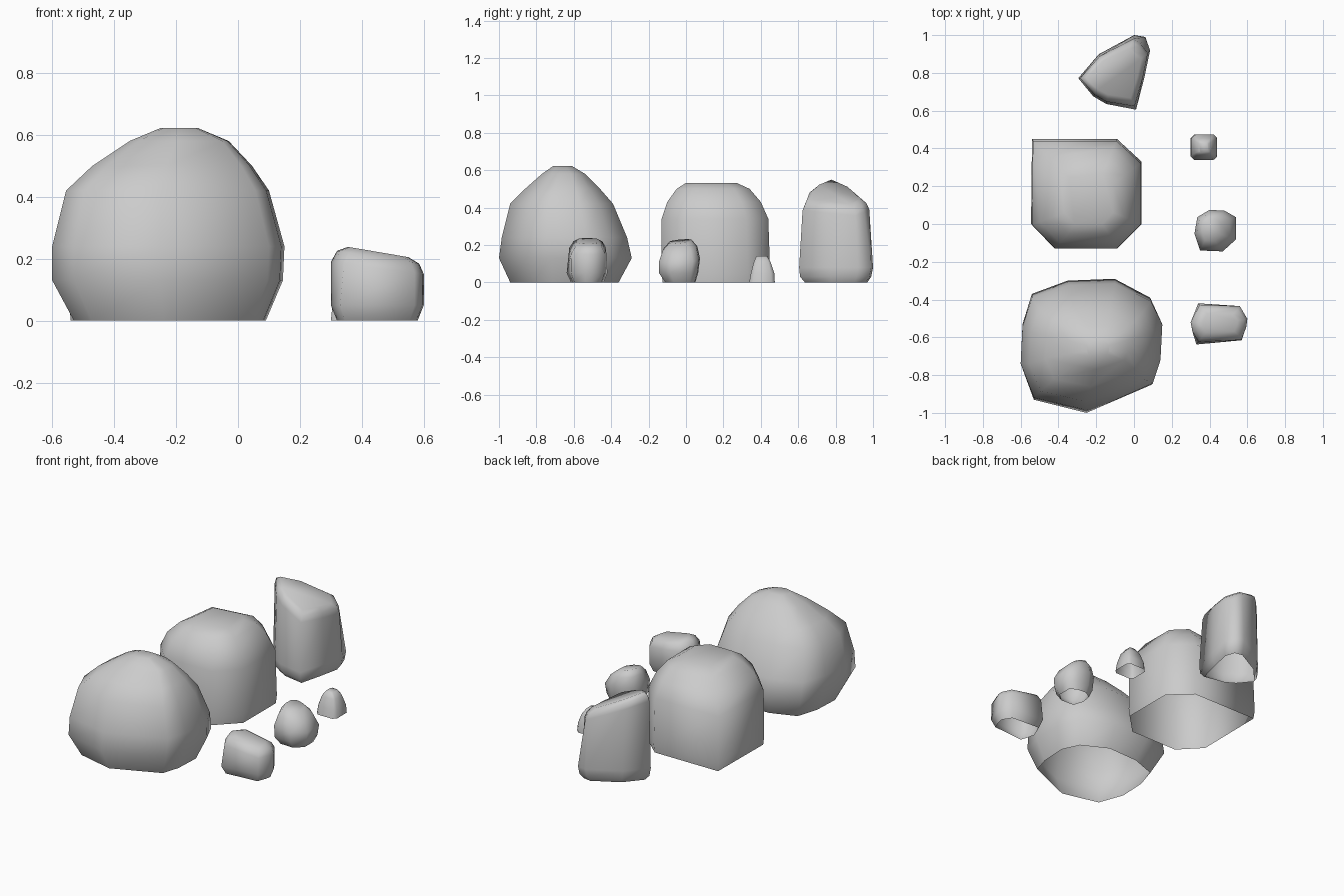
import bpy, bmesh
from math import hypot


def make_rock(name, outline, rings, tilt=(0, 0)):
    """Loft a plan outline through rings (z, x0, x1, y0, y1); open underside.
    tilt slopes the upper part along x and y."""
    xs, ys = [p[0] for p in outline], [p[1] for p in outline]
    cx, cy = (min(xs) + max(xs)) / 2, (min(ys) + max(ys)) / 2
    hx, hy = (max(xs) - min(xs)) / 2, (max(ys) - min(ys)) / 2
    top = rings[-1][0]
    bm = bmesh.new()
    loops = []
    for z, x0, x1, y0, y1 in rings:
        loop = []
        for px, py in outline:
            u, v = (px - cx) / hx, (py - cy) / hy
            if z > 0.75 * top:  # round off outline corners near the top
                f = min(1, 1.15 / hypot(u, v))
                u, v = u * f, v * f
            x = (x0 + x1) / 2 + u * (x1 - x0) / 2
            y = (y0 + y1) / 2 + v * (y1 - y0) / 2
            k = (z / top) if z > 0.3 * top else 0
            loop.append(bm.verts.new((x, y, z + k * (tilt[0] * (x - cx) + tilt[1] * (y - cy)))))
        loops.append(loop)
    n = len(outline)
    for a, b in zip(loops, loops[1:]):
        for i in range(n):
            j = (i + 1) % n
            bm.faces.new((a[i], a[j], b[j], b[i]))
    bm.faces.new(loops[-1])
    bmesh.ops.recalc_face_normals(bm, faces=bm.faces)
    if max(bm.faces, key=lambda f: f.calc_center_median().z).normal.z < 0:
        bmesh.ops.reverse_faces(bm, faces=bm.faces)
    for f in bm.faces:
        f.smooth = True
    me = bpy.data.meshes.new(name)
    bm.to_mesh(me)
    bm.free()
    ob = bpy.data.objects.new(name, me)
    bpy.context.collection.objects.link(ob)
    return ob


# Large domed boulder at the front
make_rock("large_boulder",
          [(-.60, -.74), (-.53, -.93), (-.25, -1), (.10, -.85), (.14, -.72), (.15, -.52),
           (.09, -.39), (-.10, -.29), (-.35, -.30), (-.54, -.37), (-.59, -.53)],
          [(0, -.53, .09, -.94, -.36), (.13, -.60, .145, -1, -.29), (.24, -.60, .15, -.985, -.315),
           (.42, -.555, .10, -.94, -.39), (.50, -.47, .045, -.86, -.46),
           (.58, -.35, -.03, -.77, -.54), (.622, -.25, -.13, -.71, -.61)])

# Blocky boulder in the middle, with one square corner
make_rock("block_boulder",
          [(-.545, 0), (-.42, -.13), (-.09, -.13), (.04, 0), (.04, .33), (-.09, .45), (-.54, .45)],
          [(0, -.54, .035, -.125, .445), (.05, -.545, .04, -.13, .45), (.34, -.54, .035, -.13, .44),
           (.43, -.50, .00, -.10, .40), (.50, -.43, -.05, -.05, .34), (.532, -.37, -.11, 0, .27)])

# Tall slab with a sloping top at the back
make_rock("tall_slab",
          [(-.30, .775), (-.22, .68), (-.15, .64), (.01, .61), (.055, .78), (.085, .92),
           (.06, .99), (0, 1), (-.19, .90)],
          [(0, -.26, .06, .635, .97), (.03, -.285, .08, .61, .99), (.08, -.295, .085, .605, 1),
           (.43, -.285, .075, .62, .98), (.465, -.275, .065, .635, .965), (.485, -.25, .04, .665, .93)],
          tilt=(-.45, 0))

# Three small stones along the right side
make_rock("wide_stone",
          [(.30, -.52), (.31, -.57), (.33, -.638), (.57, -.615), (.595, -.54), (.60, -.50),
           (.56, -.43), (.34, -.415)],
          [(0, .32, .58, -.615, -.44), (.05, .30, .60, -.638, -.42), (.17, .30, .60, -.635, -.42),
           (.205, .32, .585, -.61, -.44), (.222, .355, .55, -.58, -.47)],
          tilt=(-.17, 0))
make_rock("round_stone",
          [(.32, -.05), (.35, -.14), (.47, -.145), (.54, -.08), (.54, .04), (.48, .075),
           (.40, .08), (.335, .04)],
          [(0, .35, .51, -.11, .05), (.05, .325, .535, -.145, .065), (.12, .32, .54, -.145, .075),
           (.18, .335, .51, -.125, .06), (.215, .36, .46, -.09, .03)],
          tilt=(-.2, .1))
make_rock("tiny_stone",
          [(.30, .36), (.32, .34), (.42, .34), (.44, .36), (.44, .46), (.42, .48), (.32, .48), (.30, .46)],
          [(0, .30, .44, .338, .475), (.05, .305, .435, .347, .472), (.11, .32, .42, .36, .455),
           (.142, .345, .395, .375, .435)])
